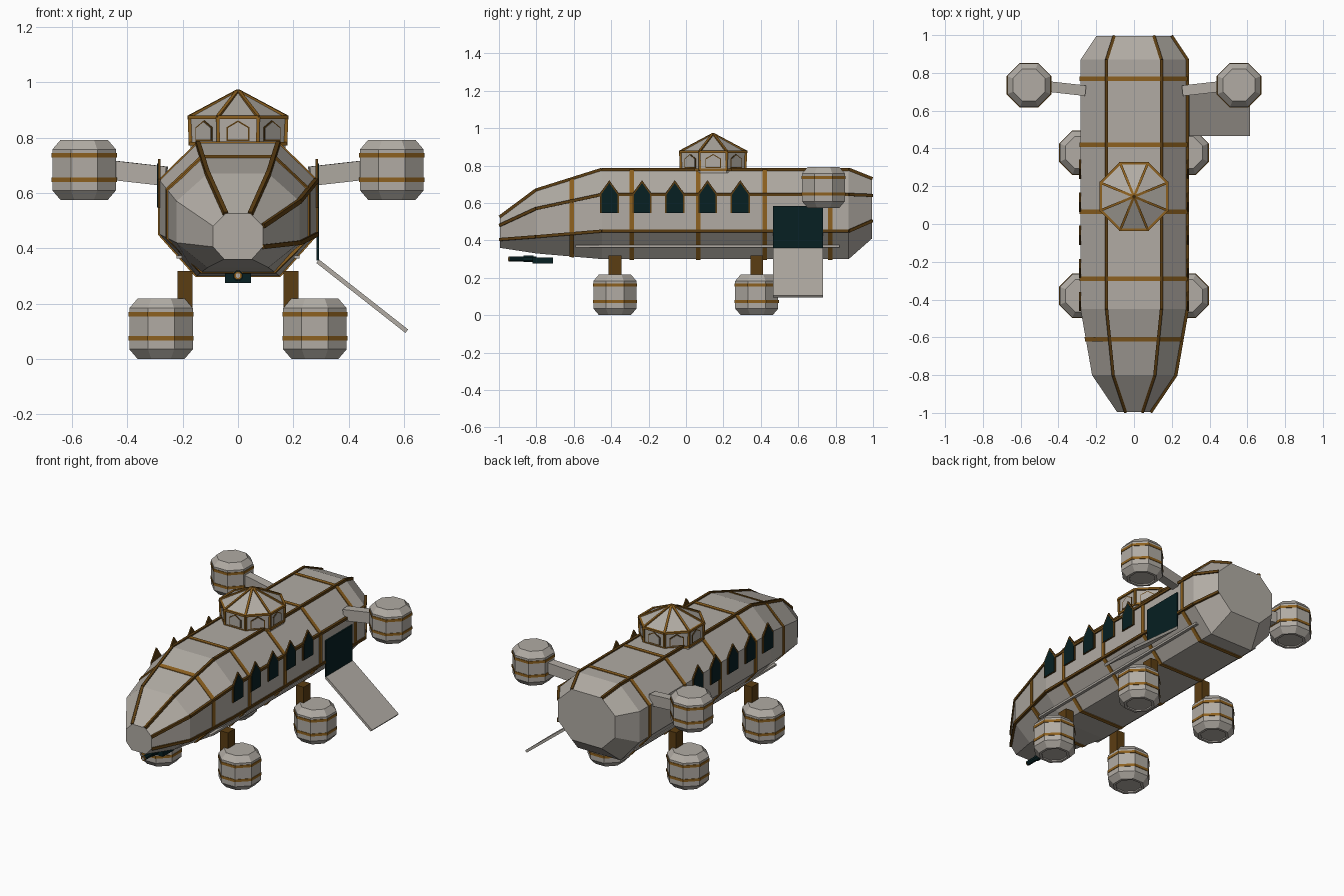
import bpy, bmesh, math
from mathutils import Vector

if "Cube" in bpy.data.objects:
    bpy.data.objects.remove(bpy.data.objects["Cube"])


def material(name, rgb):
    m = bpy.data.materials.new(name)
    m.use_nodes = True
    colour = (*rgb, 1)
    m.diffuse_color = colour
    m.node_tree.nodes["Principled BSDF"].inputs["Base Color"].default_value = colour
    return m


GREY = material("warm grey plating", (0.44, 0.41, 0.37))
BRONZE = material("bronze bands", (0.27, 0.12, 0.014))
BROWN = material("dark brown trim", (0.105, 0.047, 0.006))
TEAL = material("dark teal glass", (0.002, 0.014, 0.016))


def loft(name, loops, mat):
    """Skin closed loops of equal length and cap both ends."""
    bm = bmesh.new()
    rows = [[bm.verts.new(p) for p in loop] for loop in loops]
    n = len(rows[0])
    for a, b in zip(rows, rows[1:]):
        for i in range(n):
            j = (i + 1) % n
            bm.faces.new((a[i], a[j], b[j], b[i]))
    bm.faces.new(rows[0])
    bm.faces.new(rows[-1])
    bmesh.ops.recalc_face_normals(bm, faces=bm.faces)
    mesh = bpy.data.meshes.new(name)
    bm.to_mesh(mesh)
    bm.free()
    mesh.materials.append(mat)
    ob = bpy.data.objects.new(name, mesh)
    bpy.context.collection.objects.link(ob)
    return ob


def beam(name, p, q, width, height, mat):
    """Rectangular bar from p to q."""
    p, q = Vector(p), Vector(q)
    d = (q - p).normalized()
    up = Vector((0, 1, 0)) if abs(d.z) > 0.95 else Vector((0, 0, 1))
    side = d.cross(up).normalized()
    rise = side.cross(d) * height / 2
    side = side * width / 2
    corners = [side + rise, rise - side, -side - rise, side - rise]
    return loft(name, [[e + c for c in corners] for e in (p, q)], mat)


def octagon(centre, apothem, z):
    r = apothem / math.cos(math.pi / 8)
    return [Vector((centre[0] + r * math.cos(a), centre[1] + r * math.sin(a), z))
            for a in [math.pi / 8 + k * math.pi / 4 for k in range(8)]]


def arch_plate(name, centre, normal, width, low, shoulder, peak, depth, mat):
    """Thin pointed arch standing upright, facing along normal."""
    centre, normal = Vector(centre), Vector(normal)
    across = Vector((-normal.y, normal.x, 0))
    h = width / 2
    shape = [(-h, low), (h, low), (h, shoulder), (0, peak), (-h, shoulder)]
    front = [centre + across * u + Vector((0, 0, z)) for u, z in shape]
    return loft(name, [front, [v - normal * depth for v in front]], mat)


# Hull stations: y, top half width, side half width, bottom half width, z bottom to top
STATIONS = [
    (-0.995, 0.045, 0.09, 0.05, 0.36, 0.405, 0.48, 0.525),
    (-0.8, 0.11, 0.222, 0.11, 0.33, 0.42, 0.57, 0.67),
    (-0.45, 0.145, 0.283, 0.15, 0.30, 0.45, 0.645, 0.78),
    (0.87, 0.145, 0.283, 0.15, 0.30, 0.45, 0.645, 0.78),
    (0.995, 0.105, 0.2, 0.105, 0.41, 0.505, 0.64, 0.73),
]


def section(station, grow=1.0):
    y, wt, ws, wb, z0, z1, z2, z3 = station
    half = [(wb, z0), (ws, z1), (ws, z2), (wt, z3)]
    ring = half + [(-x, z) for x, z in reversed(half)]
    mid = (z0 + z3) / 2
    return [Vector((x * grow, y, mid + (z - mid) * grow)) for x, z in ring]


def station_at(y):
    for a, b in zip(STATIONS, STATIONS[1:]):
        if a[0] <= y <= b[0]:
            t = (y - a[0]) / (b[0] - a[0])
            return [u + (v - u) * t for u, v in zip(a, b)]


loft("hull", [section(s) for s in STATIONS], GREY)

# Ring bands around the hull
for k, y in enumerate((-0.61, -0.29, 0.065, 0.42, 0.77)):
    loft(f"hull_band_{k}", [section(station_at(y + d), 1.02) for d in (-0.012, 0.012)], BRONZE)

# Lengthwise trim on the hull edges
for edge in (1, 2, 3, 4):
    points = [section(s)[edge] for s in STATIONS]
    for k, (p, q) in enumerate(zip(points, points[1:])):
        beam(f"edge_trim_{edge}_{k}", p, q, 0.016, 0.016, BROWN)

# Pointed windows and thin side rails on both flanks
for s, tag in ((1, "left"), (-1, "right")):
    for k in range(5):
        y = -0.41 + k * 0.175
        arch_plate(f"window_frame_{tag}_{k}", (s * 0.29, y, 0), (s, 0, 0),
                   0.102, 0.545, 0.65, 0.722, 0.009, BROWN)
        arch_plate(f"window_glass_{tag}_{k}", (s * 0.292, y, 0), (s, 0, 0),
                   0.086, 0.547, 0.646, 0.706, 0.005, TEAL)
    beam(f"side_rail_{tag}", (s * 0.213, -0.59, 0.368), (s * 0.213, 0.82, 0.368), 0.02, 0.012, GREY)

# Doorway and lowered ramp
beam("doorway", (0.288, 0.465, 0.47), (0.288, 0.732, 0.47), 0.009, 0.23, TEAL)
beam("ramp", (0.288, 0.599, 0.353), (0.61, 0.599, 0.1), 0.268, 0.016, GREY)


def pod(name, x, y, z):
    """Octagonal barrel with two bands and a recessed base."""
    profile = [(0.07, 0.008), (0.07, 0), (0.085, 0), (0.115, 0.035), (0.115, 0.183), (0.085, 0.218)]
    loft(name, [octagon((x, y), r, z + h) for r, h in profile], GREY)
    for k, h in enumerate((0.074, 0.162)):
        loft(f"{name}_band_{k}", [octagon((x, y), 0.118, z + h + d) for d in (-0.008, 0.008)], BRONZE)


# Landing pods on struts and raised pods on arms
for s, tag in ((1, "left"), (-1, "right")):
    for end, y in (("front", -0.38), ("rear", 0.378)):
        pod(f"landing_pod_{end}_{tag}", s * 0.278, y, 0)
        beam(f"strut_{end}_{tag}", (s * 0.192, y, 0.15), (s * 0.192, y, 0.318), 0.055, 0.068, BROWN)
    pod(f"raised_pod_{tag}", s * 0.556, 0.735, 0.574)
    beam(f"pod_arm_{tag}", (s * 0.26, 0.706, 0.66), (s * 0.5, 0.733, 0.687), 0.056, 0.07, GREY)

# Cupola with ribbed roof
C = (0, 0.145)
loft("cupola", [octagon(C, 0.172, z) for z in (0.76, 0.875)], GREY)
loft("cupola_roof", [octagon(C, r, z) for r, z in ((0.177, 0.872), (0.004, 0.968))], GREY)
low, eave = octagon(C, 0.172, 0.777), octagon(C, 0.176, 0.874)
for k in range(8):
    j = (k + 1) % 8
    beam(f"cupola_post_{k}", low[k], eave[k], 0.012, 0.012, BRONZE)
    beam(f"cupola_sill_{k}", low[k], low[j], 0.013, 0.013, BRONZE)
    beam(f"cupola_eave_{k}", eave[k], eave[j], 0.013, 0.013, BRONZE)
    beam(f"roof_rib_{k}", eave[k], (*C, 0.968), 0.013, 0.013, BRONZE)
    a = k * math.pi / 4
    n = Vector((math.cos(a), math.sin(a), 0))
    arch_plate(f"cupola_frame_{k}", Vector((*C, 0)) + n * 0.175, n,
               0.084, 0.788, 0.837, 0.862, 0.007, BROWN)
    arch_plate(f"cupola_window_{k}", Vector((*C, 0)) + n * 0.177, n,
               0.074, 0.793, 0.834, 0.856, 0.008, GREY)

# Gun under the nose
beam("gun_body", (0, -0.82, 0.292), (0, -0.71, 0.292), 0.095, 0.034, TEAL)
for name, r, y0, y1, mat in (("gun_barrel", 0.014, -0.945, -0.8, TEAL),
                             ("gun_collar", 0.018, -0.87, -0.815, TEAL),
                             ("gun_muzzle", 0.014, -0.95, -0.944, BRONZE),
                             ("gun_tip", 0.008, -0.953, -0.948, GREY)):
    ring = octagon((0, 0), r, 0)
    loft(name, [[Vector((v.x, y, 0.301 + v.y)) for v in ring] for y in (y0, y1)], mat)
